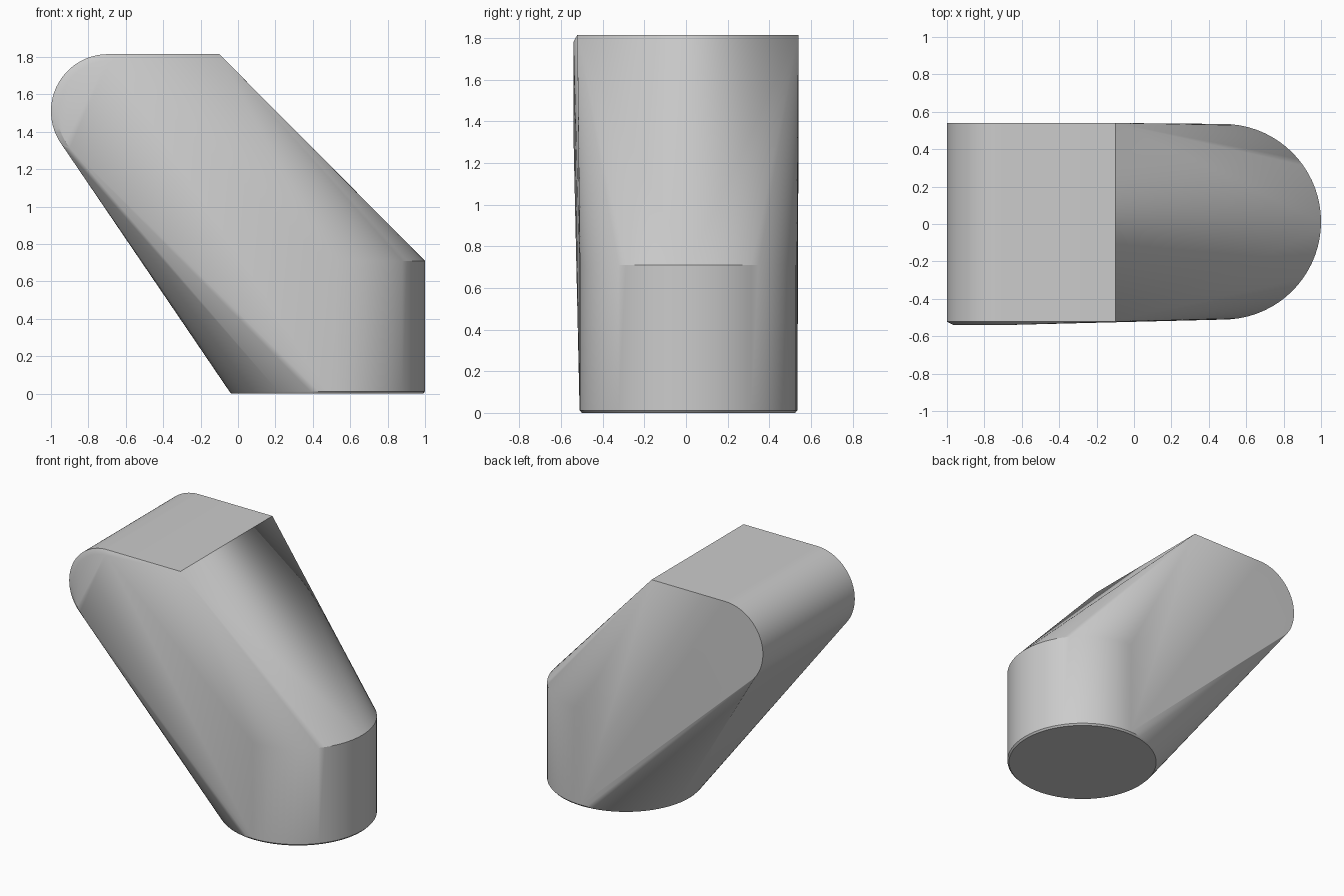
import bpy, bmesh
from math import cos, sin, pi, radians

cube = bpy.data.objects.get("Cube")
if cube:
    bpy.data.objects.remove(cube, do_unlink=True)

grey = bpy.data.materials.new("plain grey")
grey.use_nodes = True
colour = (0.6, 0.6, 0.6, 1)
grey.diffuse_color = colour
grey.node_tree.nodes["Principled BSDF"].inputs["Base Color"].default_value = colour


def base_ring(radius, z, sides=72):
    """Horizontal circle of the round foot."""
    return [(0.477 + radius * cos(2 * pi * i / sides),
             0.012 + radius * sin(2 * pi * i / sides), z) for i in range(sides)]


def nose_arc(cx, cz, radius, y, steps=32):
    """Rounded end of the head, from its top round to its underside."""
    angles = [radians(90 + 130 * i / steps) for i in range(steps + 1)]
    return [(cx + radius * cos(a), y, cz + radius * sin(a)) for a in angles]


# Round foot with a slightly eased lower rim
points = base_ring(0.512, 0) + base_ring(0.523, 0.012) + base_ring(0.523, 0.71)
# Rounded head, a little smaller on the front side
points += nose_arc(-0.695, 1.51, 0.305, 0.54)
points += nose_arc(-0.68, 1.497, 0.285, -0.54)
points += nose_arc(-0.695, 1.51, 0.305, -0.522)
# Top corners
points += [(-0.1, 0.54, 1.815), (-0.1, -0.522, 1.815)]

# Skin stretched over foot and head
bm = bmesh.new()
for p in points:
    bm.verts.new(p)
hull = bmesh.ops.convex_hull(bm, input=bm.verts)
loose = {g for g in hull["geom_interior"] + hull["geom_unused"]
         if isinstance(g, bmesh.types.BMVert)}
bmesh.ops.delete(bm, geom=list(loose), context="VERTS")
bmesh.ops.dissolve_limit(bm, angle_limit=radians(0.2), verts=bm.verts, edges=bm.edges)
bmesh.ops.recalc_face_normals(bm, faces=bm.faces)
mesh = bpy.data.meshes.new("angled_body")
bm.to_mesh(mesh)
bm.free()
mesh.materials.append(grey)

body = bpy.data.objects.new("angled_body", mesh)
bpy.context.collection.objects.link(body)
bpy.context.view_layer.objects.active = body
body.select_set(True)
bpy.ops.object.shade_smooth_by_angle(angle=radians(30))
